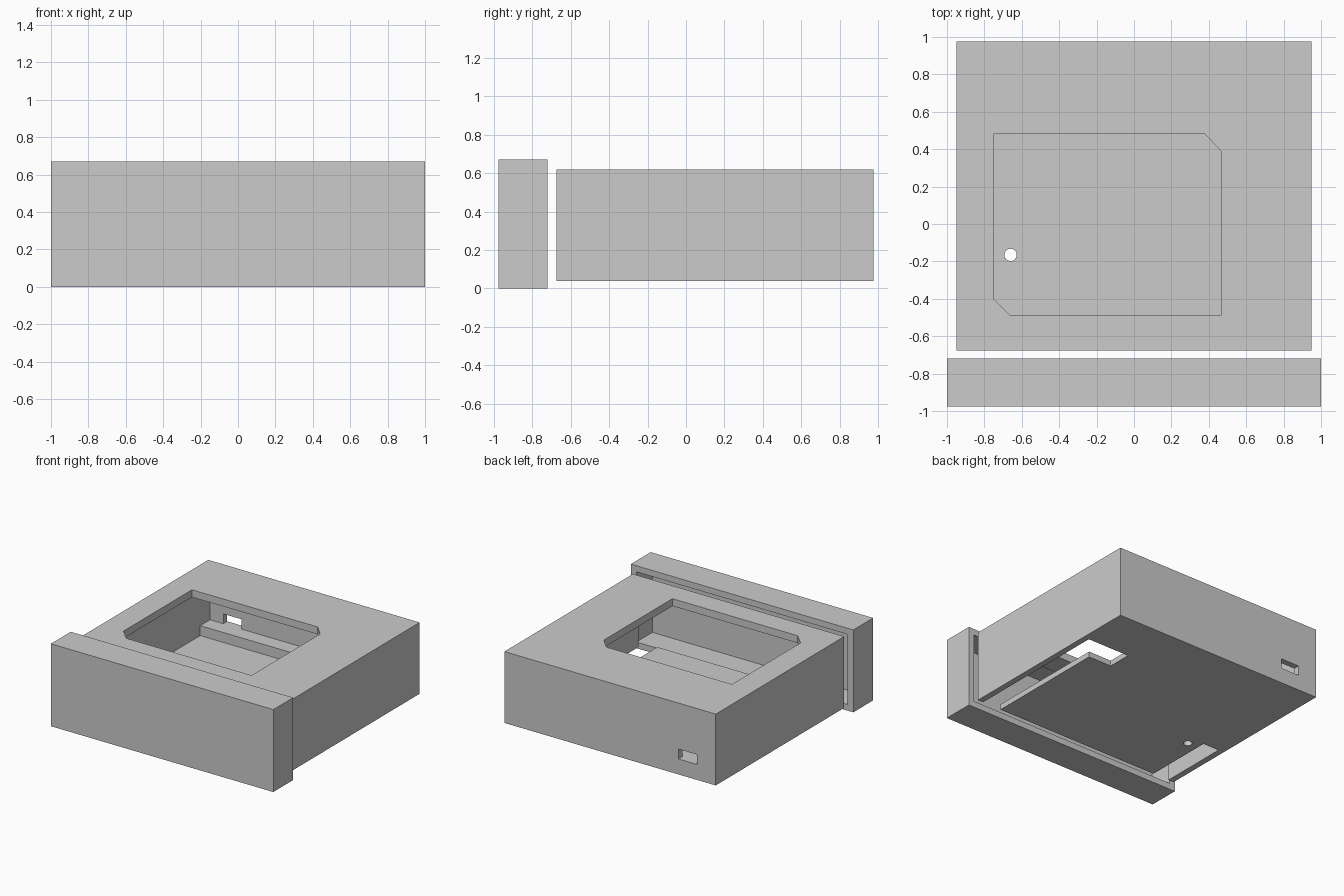
import bpy, bmesh, math

cube = bpy.data.objects.get("Cube")
if cube:
    bpy.data.objects.remove(cube, do_unlink=True)

grey = bpy.data.materials.new("plain grey")
grey.use_nodes = True
colour = (0.6, 0.6, 0.6, 1)
grey.diffuse_color = colour
grey.node_tree.nodes["Principled BSDF"].inputs["Base Color"].default_value = colour


def prism(name, outline, z0, z1):
    """Extrude a flat outline from z0 up to z1."""
    bm = bmesh.new()
    base = bm.faces.new([bm.verts.new((x, y, z0)) for x, y in outline])
    top = bmesh.ops.extrude_face_region(bm, geom=[base])["geom"]
    verts = [v for v in top if isinstance(v, bmesh.types.BMVert)]
    bmesh.ops.translate(bm, verts=verts, vec=(0, 0, z1 - z0))
    bmesh.ops.recalc_face_normals(bm, faces=bm.faces)
    mesh = bpy.data.meshes.new(name)
    bm.to_mesh(mesh)
    bm.free()
    mesh.materials.append(grey)
    obj = bpy.data.objects.new(name, mesh)
    bpy.context.collection.objects.link(obj)
    return obj


def box(name, x0, x1, y0, y1, z0, z1):
    return prism(name, [(x0, y0), (x1, y0), (x1, y1), (x0, y1)], z0, z1)


def carve(obj, cutters):
    """Subtract the cutters, bake the result and remove them."""
    for cutter in cutters:
        cutter.hide_render = True
        mod = obj.modifiers.new("cut", 'BOOLEAN')
        mod.operation = 'DIFFERENCE'
        mod.solver = 'EXACT'
        mod.object = cutter
    bpy.context.view_layer.update()
    graph = bpy.context.evaluated_depsgraph_get()
    baked = bpy.data.meshes.new_from_object(obj.evaluated_get(graph))
    obj.modifiers.clear()
    obj.data = baked
    for cutter in cutters:
        bpy.data.objects.remove(cutter, do_unlink=True)


# Front cover: a shallow tray open towards the back
cover = box("front_cover", -1, 1, -0.975, -0.72, 0, 0.67)
carve(cover, [box("cover_hollow", -0.95, 0.95, -0.925, -0.6, 0.05, 0.62)])

# Main housing: a box open at the front
housing = box("housing", -0.95, 0.95, -0.675, 0.975, 0.04, 0.62)

# Display window with two clipped corners
window = prism("window_cut", [(-0.66, -0.49), (0.465, -0.49), (0.465, 0.39),
                              (0.38, 0.48), (-0.75, 0.48), (-0.75, -0.40)], 0.4, 0.8)

# Floor notches: a long stepped one and a short straight one
long_notch = prism("long_notch_cut", [(0.73, -0.8), (0.9, -0.8), (0.9, 0.55),
                                      (0.52, 0.55), (0.52, 0.35), (0.73, 0.35)], -0.1, 0.3)
short_notch = box("short_notch_cut", -0.9, -0.755, -0.8, -0.095, -0.1, 0.3)

# Round hole in the floor
circle = [(-0.66 + 0.033 * math.cos(math.tau * i / 32),
           -0.165 + 0.033 * math.sin(math.tau * i / 32)) for i in range(32)]
round_hole = prism("round_hole_cut", circle, -0.1, 0.3)

carve(housing, [
    box("cavity_cut", -0.9, 0.9, -0.8, 0.925, 0.085, 0.56),
    window, long_notch, short_notch, round_hole,
    box("port_cut", -0.78, -0.615, 0.8, 1.1, 0.166, 0.246),
])

# Ledge inside, along the back wall
box("back_ledge", -0.902, 0.902, 0.8, 0.927, 0.083, 0.166)
